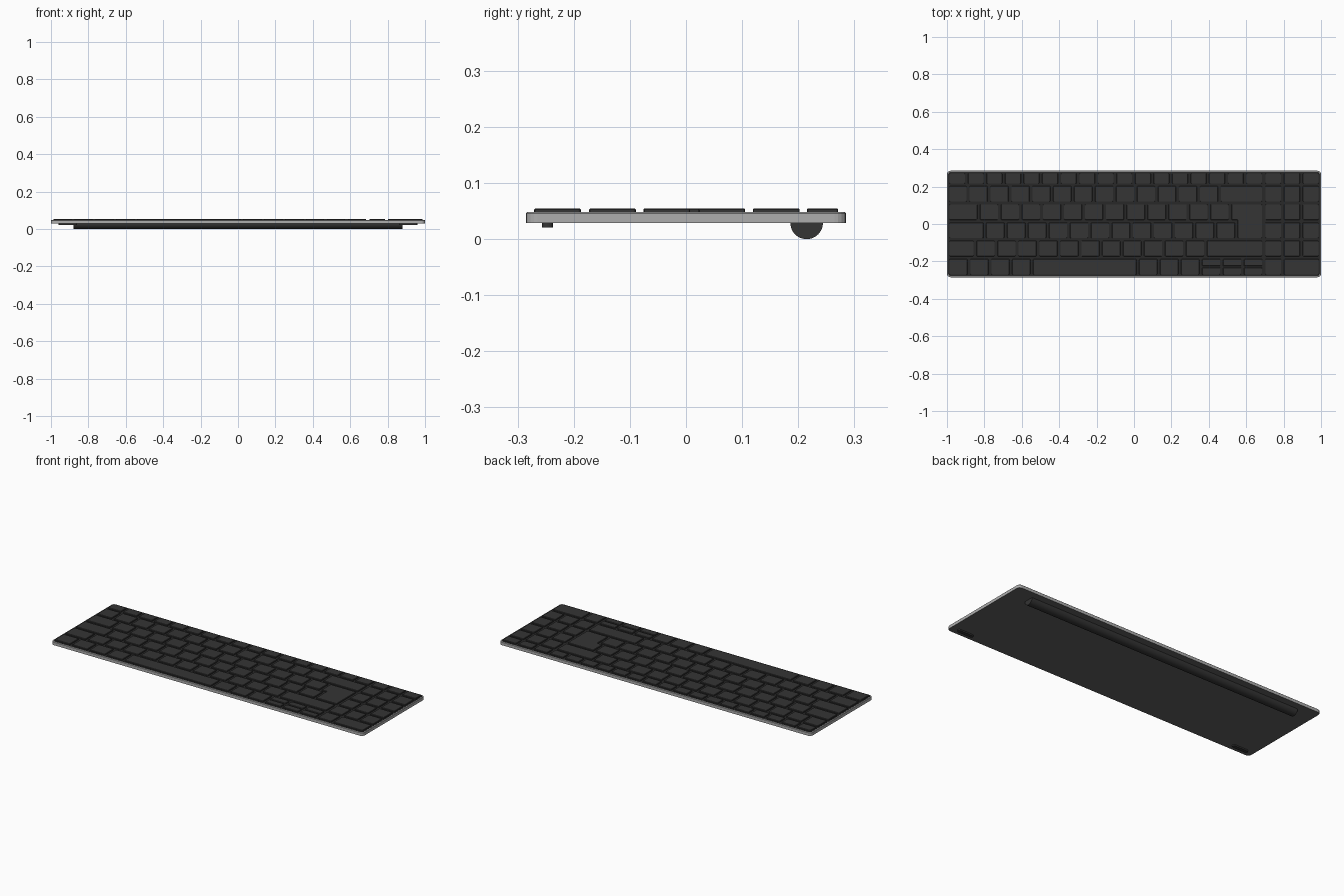
import bpy, bmesh, math

if "Cube" in bpy.data.objects:
    bpy.data.objects.remove(bpy.data.objects["Cube"])


def material(name, v):
    m = bpy.data.materials.new(name)
    m.diffuse_color = (v, v, v, 1)
    m.use_nodes = True
    m.node_tree.nodes["Principled BSDF"].inputs["Base Color"].default_value = m.diffuse_color
    return m


SHELL = material("shell_grey", 0.42)
UNDER = material("underside_grey", 0.12)
DARK = material("key_black", 0.035)
DECK = material("deck_black", 0.022)


def prism(name, pts, z0, z1, mats, radius, segs=2, chamfer=0.0):
    """Extruded outline with rounded corners and an optional top chamfer."""
    bm = bmesh.new()
    base = bm.faces.new([bm.verts.new((x, y, z0)) for x, y in pts])
    ext = bmesh.ops.extrude_face_region(bm, geom=[base])["geom"]
    for v in ext:
        if isinstance(v, bmesh.types.BMVert):
            v.co.z = z1
    bmesh.ops.recalc_face_normals(bm, faces=bm.faces[:])
    upright = [e for e in bm.edges if abs(e.verts[0].co.z - e.verts[1].co.z) > 1e-5]
    bmesh.ops.bevel(bm, geom=upright, offset=radius, segments=segs, profile=0.5,
                    affect='EDGES')
    if chamfer:
        rim = [e for e in bm.edges if all(v.co.z > z1 - 1e-5 for v in e.verts)]
        bmesh.ops.bevel(bm, geom=rim, offset=chamfer, segments=1, profile=0.5,
                        affect='EDGES')
    if len(mats) > 1:
        for f in bm.faces:
            f.material_index = 1 if f.normal.z < -0.9 else 0
    me = bpy.data.meshes.new(name)
    bm.to_mesh(me)
    bm.free()
    for m in mats:
        me.materials.append(m)
    ob = bpy.data.objects.new(name, me)
    bpy.context.collection.objects.link(ob)
    return ob


def rect(x0, x1, y0, y1):
    return [(x0, y0), (x1, y0), (x1, y1), (x0, y1)]


# Shell and dark deck
prism("shell", rect(-1, 1, -0.285, 0.285), 0.029, 0.048, [SHELL, UNDER], 0.02, 5, 0.002)
prism("deck", rect(-0.994, 0.994, -0.279, 0.279), 0.047, 0.0487, [DECK], 0.016, 5)

# Keys
GAP, PITCH, LEFT, RIGHT = 0.015, 0.112, -0.987, 0.685
KEY_Z0, KEY_Z1 = 0.0475, 0.055


def key(name, x0, x1, y0, y1):
    prism(name, rect(x0, x1, y0, y1), KEY_Z0, KEY_Z1, [DARK], 0.004, 2, 0.0018)


def run(name, start, count, pitch, row):
    for i in range(count):
        x = start + i * pitch
        key(f"{name}_{i + 1}", x, x + pitch - GAP, *row)


ROW_F = (0.216, 0.271)
NUM, UPPER, HOME, LOWER, BOTTOM = [(y - 0.0415, y + 0.0415)
                                   for y in (0.161, 0.064, -0.034, -0.131, -0.229)]
PAD, PAD_PITCH = 0.702, 0.1

# Function row
run("function_key", LEFT, 17, (RIGHT - LEFT + GAP) / 17, ROW_F)

# Letter rows: wide left key, equal keys, wide right key
for name, row, start, count, wide_right in (("number", NUM, -0.88, 12, True),
                                            ("upper", UPPER, -0.823, 12, False),
                                            ("home", HOME, -0.79, 12, False),
                                            ("lower", LOWER, -0.842, 11, True)):
    key(f"{name}_left_key", LEFT, start - GAP, *row)
    run(f"{name}_key", start, count, PITCH, row)
    if wide_right:
        key(f"{name}_right_key", start + count * PITCH, RIGHT, *row)

# L-shaped enter key
ux, lx = -0.823 + 12 * PITCH, -0.79 + 12 * PITCH
prism("enter_key", [(lx, HOME[0]), (RIGHT, HOME[0]), (RIGHT, UPPER[1]), (ux, UPPER[1]),
                    (ux, UPPER[0]), (lx, UPPER[0])],
      KEY_Z0, KEY_Z1, [DARK], 0.004, 2, 0.0018)

# Bottom row with space bar and half-height arrow keys
right_start = RIGHT + GAP - 6 * PITCH
run("bottom_left_key", LEFT, 4, PITCH, BOTTOM)
key("space_bar", LEFT + 4 * PITCH, right_start - GAP, *BOTTOM)
run("bottom_right_key", right_start, 3, PITCH, BOTTOM)
mid = sum(BOTTOM) / 2
run("arrow_lower_key", right_start + 3 * PITCH, 3, PITCH, (BOTTOM[0], mid - 0.004))
run("arrow_upper_key", right_start + 3 * PITCH, 3, PITCH, (mid + 0.004, BOTTOM[1]))

# Number pad
for i, row in enumerate((ROW_F, NUM, UPPER, HOME, LOWER)):
    run(f"pad_row_{i + 1}_key", PAD, 3, PAD_PITCH, row)
key("pad_zero_key", PAD, PAD + PAD_PITCH - GAP, *BOTTOM)
key("pad_enter_key", PAD + PAD_PITCH, PAD + 3 * PAD_PITCH - GAP, *BOTTOM)

# Rear half-round support bar
R, N = 0.029, 20
bm = bmesh.new()
arc = [bm.verts.new((-0.88, 0.215 + R * math.cos(a), 0.0295 - R * math.sin(a) - 0.0005))
       for a in (math.pi * i / N for i in range(N + 1))]
face = bm.faces.new(arc)
ext = bmesh.ops.extrude_face_region(bm, geom=[face])["geom"]
bmesh.ops.translate(bm, vec=(1.76, 0, 0),
                    verts=[v for v in ext if isinstance(v, bmesh.types.BMVert)])
bmesh.ops.recalc_face_normals(bm, faces=bm.faces[:])
me = bpy.data.meshes.new("rear_bar")
bm.to_mesh(me)
bm.free()
me.materials.append(DARK)
bar = bpy.data.objects.new("rear_bar", me)
bpy.context.collection.objects.link(bar)
bpy.context.view_layer.objects.active = bar
bar.select_set(True)
bpy.ops.object.shade_smooth_by_angle(angle=math.radians(30))

# Front feet
for side, s in (("left", -1), ("right", 1)):
    c = 0.91 * s
    prism(f"front_foot_{side}", rect(c - 0.05, c + 0.05, -0.257, -0.237),
          0.021, 0.0295, [DARK], 0.0095, 5)
